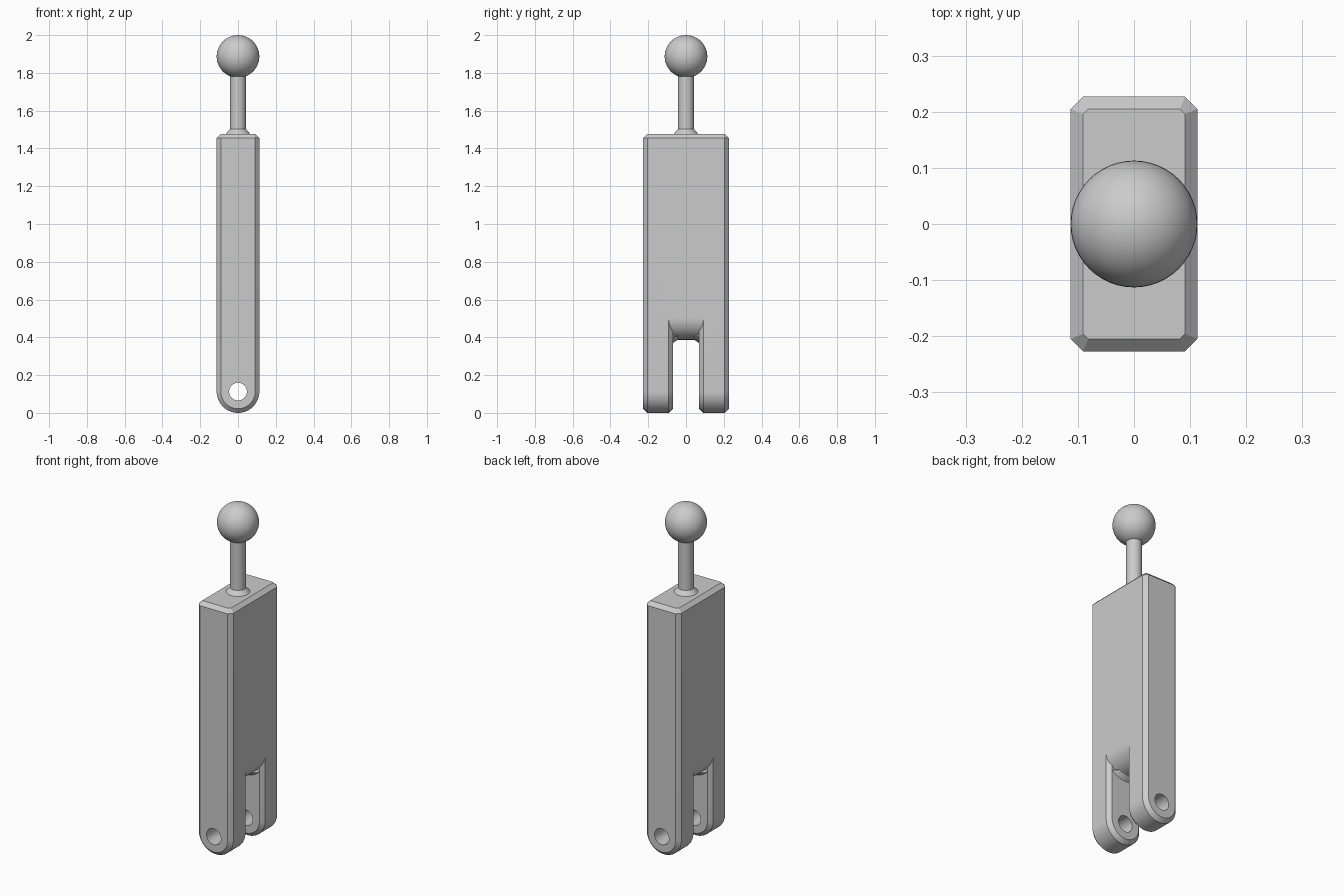
import bpy, bmesh, math

if "Cube" in bpy.data.objects:
    bpy.data.objects.remove(bpy.data.objects["Cube"])

R = 0.113        # half thickness, also the radius of the rounded ends
HALF_Y = 0.227   # half width of the body
TOP = 1.477      # top of the body
CH = 0.022       # chamfer size
SLOT_Y = 0.07    # half width of the fork slot
ROOF = 0.5       # centre height of the rounded slot roof

grey = bpy.data.materials.new("plain grey")
grey.use_nodes = True
colour = (0.6, 0.6, 0.6, 1)
grey.diffuse_color = colour
grey.node_tree.nodes["Principled BSDF"].inputs["Base Color"].default_value = colour


def finish(name, bm):
    bmesh.ops.recalc_face_normals(bm, faces=bm.faces[:])
    mesh = bpy.data.meshes.new(name)
    bm.to_mesh(mesh)
    bm.free()
    mesh.materials.append(grey)
    obj = bpy.data.objects.new(name, mesh)
    bpy.context.collection.objects.link(obj)
    return obj


def loft(rings):
    """Solid skinned through equal closed rings, capped at both ends."""
    bm = bmesh.new()
    loops = [[bm.verts.new(p) for p in ring] for ring in rings]
    for a, b in zip(loops, loops[1:]):
        for i in range(len(a)):
            j = (i + 1) % len(a)
            bm.faces.new((a[i], a[j], b[j], b[i]))
    bm.faces.new(loops[0])
    bm.faces.new(loops[-1][::-1])
    bmesh.ops.recalc_face_normals(bm, faces=bm.faces[:])
    return bm


def extrude_y(profile, y0, y1):
    return loft([[(x, y, z) for x, z in profile] for y in (y0, y1)])


def u_path(r, top, centre=R, steps=32):
    """U-shaped outline: straight sides above a half circle."""
    arc = [(r * math.cos(math.pi * i / steps), centre - r * math.sin(math.pi * i / steps))
           for i in range(steps + 1)]
    return [(r, top)] + arc + [(-r, top)]


def smooth(obj):
    bpy.ops.object.select_all(action='DESELECT')
    obj.select_set(True)
    bpy.context.view_layer.objects.active = obj
    bpy.ops.object.shade_smooth_by_angle(angle=math.radians(25))


def cut(obj, cutter):
    cutter.hide_render = True
    mod = obj.modifiers.new("cut", 'BOOLEAN')
    mod.operation = 'DIFFERENCE'
    mod.solver = 'EXACT'
    mod.object = cutter
    bpy.context.view_layer.objects.active = obj
    bpy.ops.object.modifier_apply(modifier=mod.name)
    bpy.data.objects.remove(cutter)


# Body: rounded foot, chamfered front and back rims, then a chamfered top
bm = extrude_y(u_path(R, TOP), -HALF_Y, HALF_Y)


def at_top(edge):
    return all(v.co.z > TOP - 0.001 for v in edge.verts)


def bevel(edges):
    bmesh.ops.bevel(bm, geom=edges, offset=CH, offset_type='OFFSET',
                    segments=1, profile=0.5, affect='EDGES')


bevel([e for e in bm.edges
       if abs(e.verts[0].co.y - e.verts[1].co.y) < 0.001 and not at_top(e)])
bevel([e for e in bm.edges if at_top(e)])
body = finish("body", bm)

# Fork slot
box = [(-0.2, -0.1), (0.2, -0.1), (0.2, ROOF), (-0.2, ROOF)]
cut(body, finish("slot_cutter", extrude_y(box, -SLOT_Y, SLOT_Y)))

# Chamfer round the inner rim of each fork leg
inner, outer = u_path(R - CH - 0.01, ROOF), u_path(R + 0.01, ROOF)
for side in (-1, 1):
    rings = [[(a[0], side * (SLOT_Y - 0.01), a[1]),
              (b[0], side * (SLOT_Y + CH + 0.01), b[1]),
              (b[0], side * (SLOT_Y - 0.02), b[1])] for a, b in zip(inner, outer)]
    cut(body, finish("rim_cutter", loft(rings)))

# Pin hole through both legs
hole = [(0.047 * math.cos(math.tau * i / 32), R + 0.047 * math.sin(math.tau * i / 32))
        for i in range(32)]
cut(body, finish("hole_cutter", extrude_y(hole, -0.4, 0.4)))
smooth(body)

# Rounded roof of the slot
roof = u_path(R, ROOF, ROOF)[1:-1]
smooth(finish("slot_roof", extrude_y(roof, -SLOT_Y - CH, SLOT_Y + CH)))

# Sloped corner strips between the roof and the legs
for side, word in ((-1, "front"), (1, "back")):
    rings = []
    for i in range(17):
        t = i / 8 - 1
        section = ((0.132, SLOT_Y + 0.001, 43), (R - 0.001, 0.042, 32), (0.1, SLOT_Y + 0.01, 43))
        rings.append([(r * math.sin(math.radians(a * t)), side * y,
                       ROOF - r * math.cos(math.radians(a * t))) for r, y, a in section])
    smooth(finish(word + "_corner_strip", loft(rings)))

# Stem with its flared collar
stem_profile = [(0.065, TOP - 0.01), (0.065, TOP), (0.042, TOP + 0.025), (0.042, 1.82)]
stem = loft([[(r * math.cos(math.tau * i / 40), r * math.sin(math.tau * i / 40), z)
              for i in range(40)] for r, z in stem_profile])
smooth(finish("stem", stem))

# Ball
bm = bmesh.new()
bmesh.ops.create_uvsphere(bm, u_segments=48, v_segments=24, radius=R)
bmesh.ops.translate(bm, verts=bm.verts[:], vec=(0, 0, 2 - R))
smooth(finish("ball", bm))
